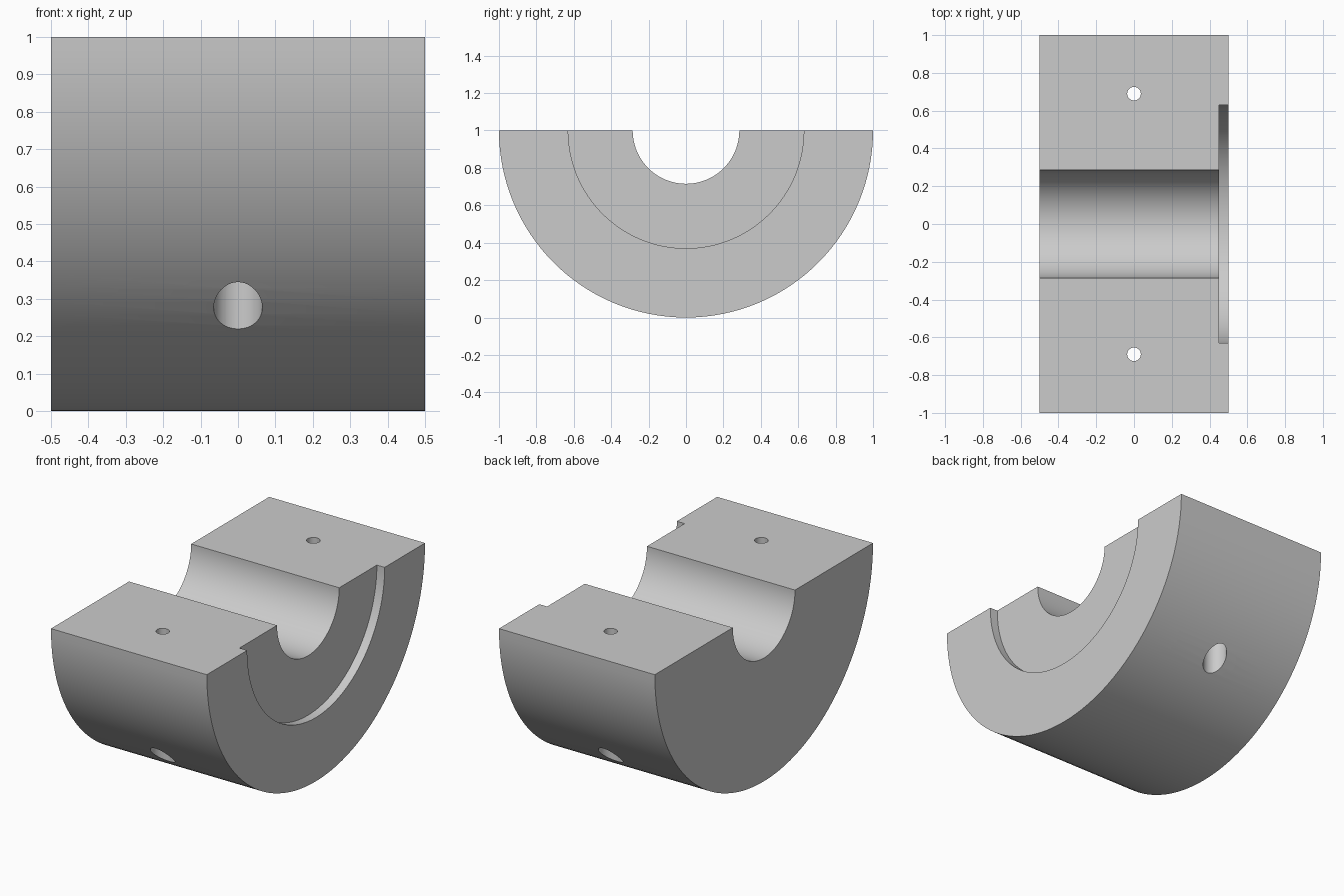
import bpy
import bmesh
from math import pi, sin, cos
from mathutils import Matrix

cube = bpy.data.objects.get("Cube")
if cube:
    bpy.data.objects.remove(cube, do_unlink=True)

OUTER, BORE, RECESS = 1.0, 0.285, 0.63
HALF_LENGTH, RECESS_DEPTH = 0.5, 0.05
SEGMENTS = 128

steel = bpy.data.materials.new("plain_grey")
steel.use_nodes = True
grey = (0.6, 0.6, 0.6, 1)
steel.diffuse_color = grey
steel.node_tree.nodes["Principled BSDF"].inputs["Base Color"].default_value = grey


def add_object(name, bm):
    bmesh.ops.recalc_face_normals(bm, faces=bm.faces)
    mesh = bpy.data.meshes.new(name)
    bm.to_mesh(mesh)
    bm.free()
    mesh.materials.append(steel)
    obj = bpy.data.objects.new(name, mesh)
    bpy.context.collection.objects.link(obj)
    return obj


def lower_arc(radius):
    steps = SEGMENTS // 2
    return [(radius * cos(pi + pi * i / steps), 1 + radius * sin(pi + pi * i / steps))
            for i in range(steps + 1)]


def cylinder(name, radius, length, centre, along_x=False):
    bm = bmesh.new()
    turn = Matrix.Rotation(pi / 2, 4, 'Y') if along_x else Matrix()
    bmesh.ops.create_cone(bm, cap_ends=True, segments=SEGMENTS if along_x else 48,
                          radius1=radius, radius2=radius, depth=length,
                          matrix=Matrix.Translation(centre) @ turn)
    return add_object(name, bm)


# Half ring body, extruded along x
bm = bmesh.new()
profile = lower_arc(OUTER) + lower_arc(BORE)[::-1]
face = bm.faces.new([bm.verts.new((-HALF_LENGTH, y, z)) for y, z in profile])
ring = bmesh.ops.extrude_face_region(bm, geom=[face])["geom"]
bmesh.ops.translate(bm, verts=[v for v in ring if isinstance(v, bmesh.types.BMVert)],
                    vec=(2 * HALF_LENGTH, 0, 0))
body = add_object("bearing_half", bm)

# Seat recess on the +x end, and a counterbored bolt hole on each side
cutters = [cylinder("recess_cutter", RECESS, 2 * RECESS_DEPTH, (HALF_LENGTH, 0, 1), True)]
for side in (-1, 1):
    y = side * 0.69
    cutters.append(cylinder("bolt_cutter", 0.036, 2, (0, y, 0.6)))
    cutters.append(cylinder("bolt_head_cutter", 0.065, 0.8, (0, y, 0.2)))

bpy.context.view_layer.objects.active = body
for cutter in cutters:
    cutter.hide_render = True
    cut = body.modifiers.new("cut", 'BOOLEAN')
    cut.operation = 'DIFFERENCE'
    cut.solver = 'EXACT'
    cut.object = cutter
    bpy.ops.object.modifier_apply(modifier=cut.name)
    bpy.data.objects.remove(cutter, do_unlink=True)

# Smooth the curved walls, keep the machined edges crisp
bpy.ops.object.select_all(action='DESELECT')
body.select_set(True)
bpy.ops.object.shade_smooth_by_angle(angle=pi / 6)
